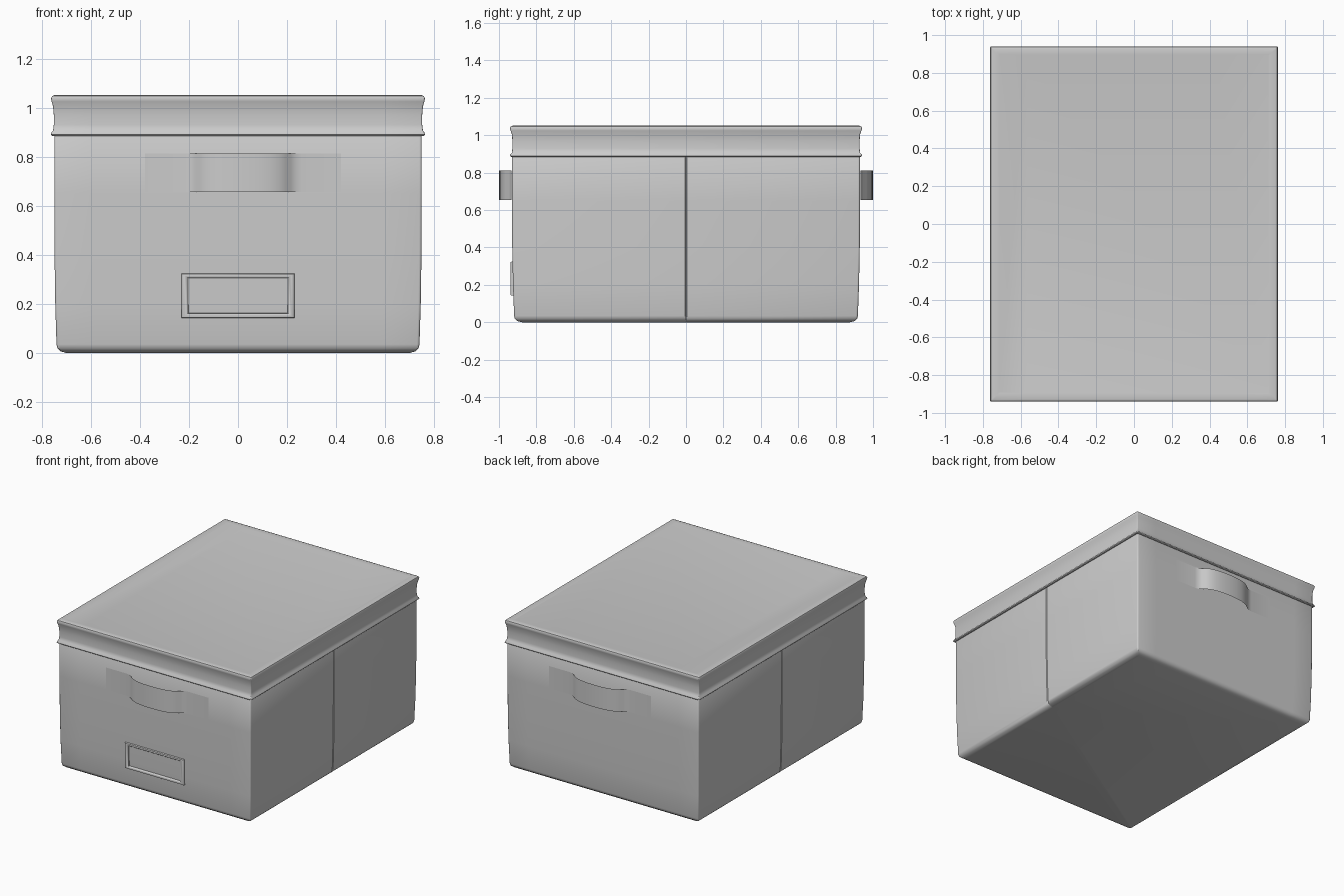
import bpy, math

if "Cube" in bpy.data.objects:
    bpy.data.objects.remove(bpy.data.objects["Cube"])


def add_mesh(name, verts, faces, angle=40):
    me = bpy.data.meshes.new(name)
    me.from_pydata(verts, [], faces)
    me.validate()
    ob = bpy.data.objects.new(name, me)
    bpy.context.collection.objects.link(ob)
    bpy.ops.object.select_all(action='DESELECT')
    bpy.context.view_layer.objects.active = ob
    ob.select_set(True)
    bpy.ops.object.mode_set(mode='EDIT')
    bpy.ops.mesh.select_all(action='SELECT')
    bpy.ops.mesh.normals_make_consistent(inside=False)
    bpy.ops.object.mode_set(mode='OBJECT')
    bpy.ops.object.shade_smooth_by_angle(angle=math.radians(angle))
    return ob


def outline(hx, hy, z, r, seam=0.0, pinch=0.0, n=10):
    """Rounded rectangle, with an optional side seam notch and a hollow front."""
    right = [(hx, -hy + r)]
    if seam:
        right += [(hx, -0.005), (hx - seam, 0), (hx, 0.005)]
    right.append((hx, hy - r))
    corner = [(hx - r * (1 - math.sin(a)), hy - r * (1 - math.cos(a)))
              for a in (math.pi / 6, math.pi / 3)]
    half = [(x, -y) for x, y in corner] + right + corner[::-1]
    back = [((hx - r) * (1 - 2 * i / n), hy) for i in range(n + 1)]
    left = [(-x, y) for x, y in half[::-1]]
    front = [(-x, -y + pinch * max(0, 1 - (x / hx) ** 2)) for x, y in back]
    return [(x, y, z) for x, y in half + back + left + front]


def loft(name, rings, cap_start=False, cap_end=False, closed=False, angle=40):
    n, m = len(rings[0]), len(rings)
    verts = [p for ring in rings for p in ring]
    faces = []
    for j in range(m if closed else m - 1):
        k = (j + 1) % m
        faces += [(j * n + i, j * n + (i + 1) % n, k * n + (i + 1) % n, k * n + i)
                  for i in range(n)]
    if cap_start:
        faces.append(tuple(range(n))[::-1])
    if cap_end:
        faces.append(tuple(range((m - 1) * n, m * n)))
    return add_mesh(name, verts, faces, angle)


# Fabric box body with a softened base and a seam halfway along each side
body = [(0.700, 0.877, 0.000), (0.722, 0.900, 0.006), (0.736, 0.915, 0.018),
        (0.740, 0.919, 0.035), (0.745, 0.925, 0.200), (0.748, 0.929, 0.400),
        (0.749, 0.930, 0.650), (0.749, 0.930, 0.885), (0.742, 0.922, 0.900),
        (0.738, 0.918, 1.030)]
loft("box_body", [outline(x, y, z, 0.010, seam=0.005) for x, y, z in body],
     cap_start=True)

# Lid: rolled hem, hollow band, rolled upper rim, faintly sunken top
lid = [(0.743, 0.923, 0.888), (0.757, 0.936, 0.885), (0.762, 0.941, 0.890),
       (0.761, 0.940, 0.898), (0.754, 0.931, 0.907), (0.751, 0.928, 0.930),
       (0.751, 0.928, 0.970), (0.754, 0.931, 1.005), (0.760, 0.938, 1.025),
       (0.762, 0.941, 1.037), (0.758, 0.937, 1.047), (0.745, 0.925, 1.052),
       (0.715, 0.895, 1.047)]
loft("lid", [outline(x, y, z, 0.006) for x, y, z in lid], cap_end=True)


# Label holder: a rounded frame around an open window
def label_ring(inset, y):
    hx, hz = 0.230 - inset, 0.091 - inset * 0.72
    return [(sx * hx, y, 0.233 + sz * hz)
            for sx, sz in ((-1, -1), (1, -1), (1, 1), (-1, 1))]


loft("label_frame", [label_ring(i, y) for i, y in
     ((0, -0.920), (0, -0.932), (0.004, -0.937), (0.012, -0.939),
      (0.020, -0.937), (0.026, -0.932), (0.028, -0.920))], closed=True)

# Thin strap handles, front and back: flat tabs with a bowed grip
strap = [(0.40, 0.932), (0.24, 0.932), (0.215, 0.936), (0.195, 0.947),
         (0.175, 0.964), (0.15, 0.979), (0.11, 0.991), (0.06, 0.998)]
path = [(-x, y) for x, y in strap] + [(0, 1.0)] + strap[::-1]
for name, side in (("front_handle", -1), ("back_handle", 1)):
    verts = [(0.02 + x, side * y, z) for x, y in path for z in (0.655, 0.812)]
    faces = []
    for i in range(len(path) - 1):
        f = (2 * i, 2 * i + 2, 2 * i + 3, 2 * i + 1)
        faces.append(f if side < 0 else f[::-1])
    add_mesh(name, verts, faces, 60)
